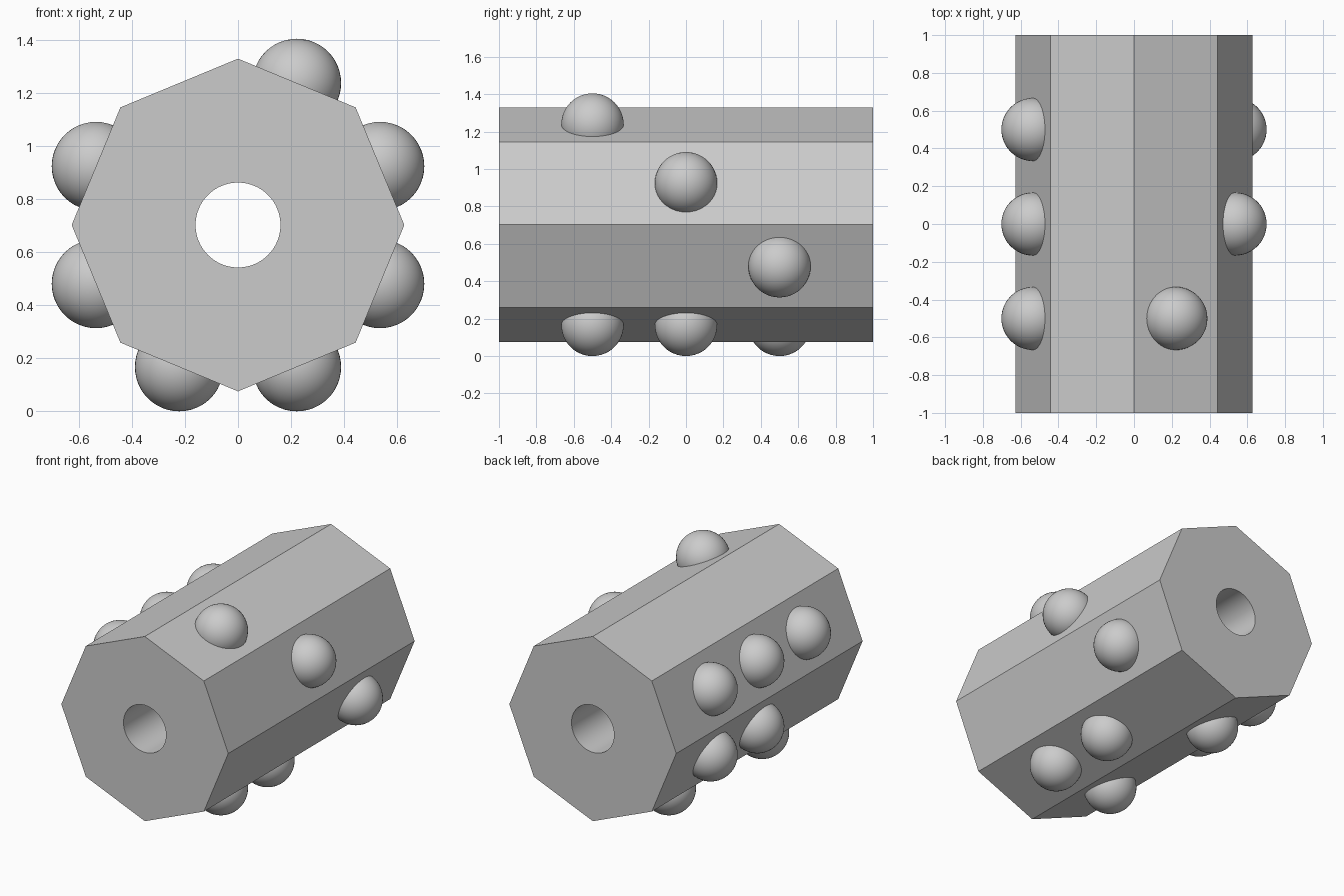
import bpy
from math import cos, sin, radians

default = bpy.data.objects.get("Cube")
if default:
    bpy.data.objects.remove(default, do_unlink=True)

RADIUS = 0.627
APOTHEM = RADIUS * cos(radians(22.5))
KNOB = 0.167
AXIS_Z = APOTHEM * cos(radians(22.5)) + KNOB
SPACING = 0.5

grey = bpy.data.materials.new("plain grey")
grey.use_nodes = True
colour = (0.6, 0.6, 0.6, 1)
grey.diffuse_color = colour
grey.node_tree.nodes["Principled BSDF"].inputs["Base Color"].default_value = colour


def prism(name, sides, radius, length):
    """Prism lying along y on the roller's axis."""
    bpy.ops.mesh.primitive_cylinder_add(
        vertices=sides, radius=radius, depth=length,
        location=(0, 0, AXIS_Z), rotation=(radians(90), 0, 0))
    obj = bpy.context.object
    obj.name = name
    obj.data.materials.append(grey)
    return obj


# Octagonal body with a round bore
bore = prism("bore_cutter", 64, 0.16, 3)
bore.hide_render = True
body = prism("octagonal_body", 8, RADIUS, 2)
cut = body.modifiers.new("bore", 'BOOLEAN')
cut.operation = 'DIFFERENCE'
cut.solver = 'EXACT'
cut.object = bore
bpy.ops.object.modifier_apply(modifier=cut.name)
bpy.data.objects.remove(bore, do_unlink=True)
bpy.ops.object.shade_smooth_by_angle(angle=radians(30))

# Round knobs: face number (counted from +x upward) and places along y
knobs = {0: (0,), 1: (-1,), 3: (-1, 0, 1), 4: (0, 1),
         5: (-1, 1), 6: (-1, 0), 7: (1,)}
for face, places in knobs.items():
    angle = radians(22.5 + 45 * face)
    for place in places:
        bpy.ops.mesh.primitive_uv_sphere_add(
            segments=48, ring_count=24, radius=KNOB,
            location=(APOTHEM * cos(angle), place * SPACING,
                      AXIS_Z + APOTHEM * sin(angle)))
        knob = bpy.context.object
        knob.name = f"knob_face_{face + 1}_place_{place + 2}"
        knob.data.materials.append(grey)
        bpy.ops.object.shade_smooth()
